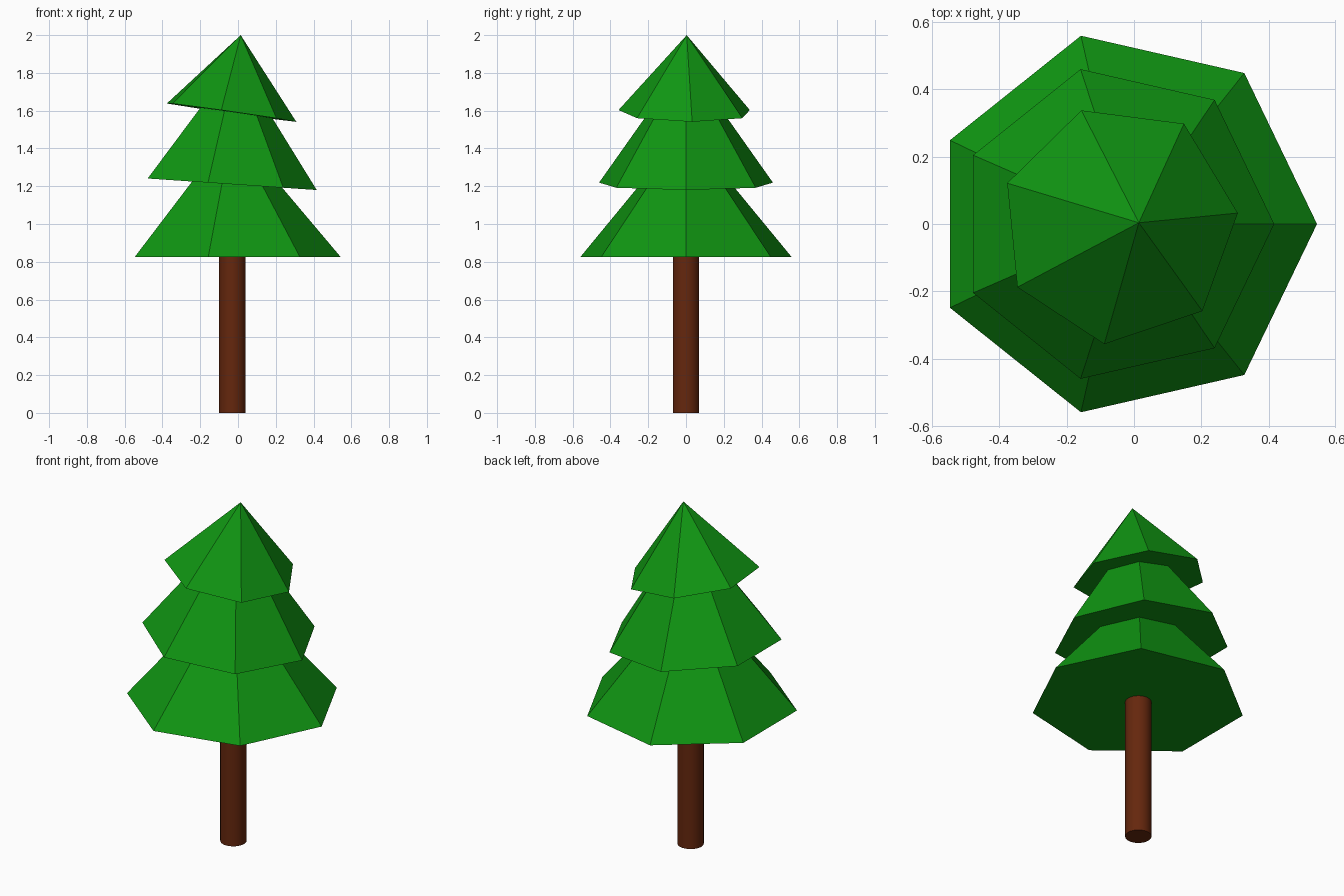
import bpy
import bmesh
from math import radians, cos, sin, tau

if "Cube" in bpy.data.objects:
    bpy.data.objects.remove(bpy.data.objects["Cube"])


def material(name, color):
    mat = bpy.data.materials.new(name)
    mat.diffuse_color = color
    mat.use_nodes = True
    mat.node_tree.nodes["Principled BSDF"].inputs["Base Color"].default_value = mat.diffuse_color
    return mat


bark = material("bark", (0.13, 0.02, 0.004, 1))
needles = material("needles", (0.005, 0.30, 0.006, 1))


# Closed seven-sided cone with its base centre at the object origin
def foliage(name, radius, height, location, tilt=0, turn=0):
    bm = bmesh.new()
    ring = [bm.verts.new((radius * cos(i * tau / 7), radius * sin(i * tau / 7), 0))
            for i in range(7)]
    tip = bm.verts.new((0, 0, height))
    bm.faces.new(ring[::-1])
    for i in range(7):
        bm.faces.new((ring[i], ring[(i + 1) % 7], tip))
    mesh = bpy.data.meshes.new(name)
    bm.to_mesh(mesh)
    bm.free()
    obj = bpy.data.objects.new(name, mesh)
    bpy.context.collection.objects.link(obj)
    obj.location = location
    obj.rotation_euler = (0, radians(tilt), radians(turn))
    mesh.materials.append(needles)


# Trunk
bpy.ops.mesh.primitive_cylinder_add(vertices=32, radius=0.07, depth=0.84,
                                    location=(-0.03, 0, 0.42))
trunk = bpy.context.object
trunk.name = "trunk"
trunk.data.materials.append(bark)
bpy.ops.object.shade_smooth_by_angle(angle=radians(40))

# Foliage tiers, leaning more towards the top
foliage("lower_foliage", 0.574, 0.68, (-0.03, 0, 0.825))
foliage("middle_foliage", 0.472, 0.66, (-0.054, 0, 1.212), tilt=3.9)
foliage("top_foliage", 0.358, 0.412, (-0.044, -0.002, 1.592), tilt=8.2, turn=5.6)
